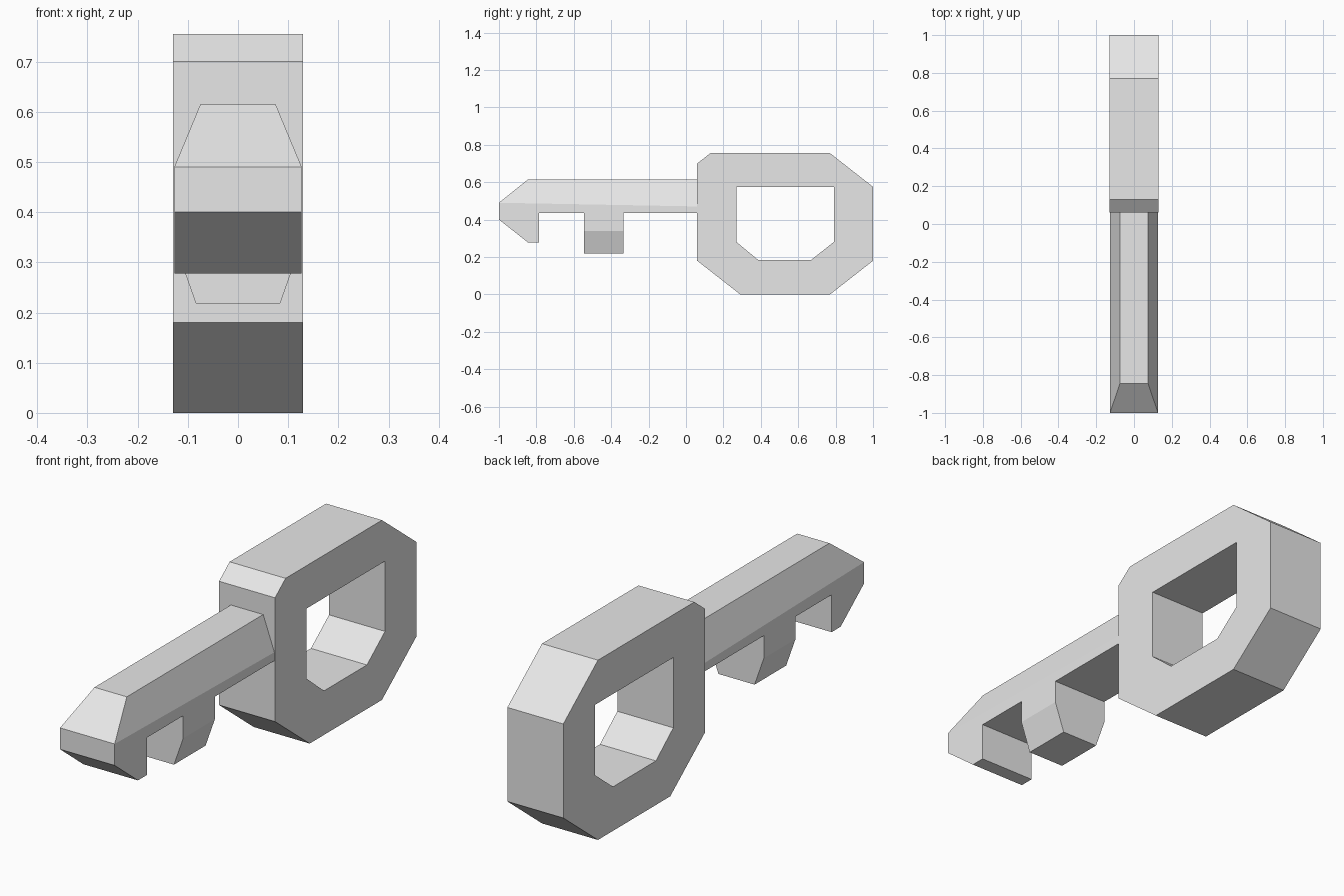
import bpy
import bmesh
from mathutils import Vector

cube = bpy.data.objects.get("Cube")
if cube:
    bpy.data.objects.remove(cube, do_unlink=True)

grey = bpy.data.materials.new("light grey metal")
grey.use_nodes = True
colour = (0.8, 0.8, 0.8, 1)
grey.diffuse_color = colour
grey.node_tree.nodes["Principled BSDF"].inputs["Base Color"].default_value = colour


def mirror_and_bridge(bm, name):
    """Mirror one side across x = 0 and wall in every open edge."""
    rim = [e for e in bm.edges if e.is_boundary]
    sides = list(bm.faces)
    twin = {v: bm.verts.new((-v.co.x, v.co.y, v.co.z)) for v in list(bm.verts)}
    for f in sides:
        bm.faces.new([twin[v] for v in reversed(f.verts)])
    for e in rim:
        a, b = e.verts
        bm.faces.new((a, b, twin[b], twin[a]))
    bmesh.ops.recalc_face_normals(bm, faces=bm.faces)
    mesh = bpy.data.meshes.new(name)
    bm.to_mesh(mesh)
    bm.free()
    mesh.materials.append(grey)
    obj = bpy.data.objects.new(name, mesh)
    bpy.context.collection.objects.link(obj)
    return obj


# Key handle: faceted ring with an open window
HANDLE_HALF = 0.13
outline = [(0.06, 0.18), (0.29, 0), (0.77, 0), (1, 0.18),
           (1, 0.575), (0.77, 0.755), (0.13, 0.755), (0.06, 0.70)]
window = [(0.27, 0.575), (0.79, 0.575), (0.79, 0.28),
          (0.67, 0.185), (0.385, 0.185), (0.27, 0.28)]
bm = bmesh.new()
for loop in (outline, window):
    verts = [bm.verts.new((HANDLE_HALF, y, z)) for y, z in loop]
    for i, v in enumerate(verts):
        bm.edges.new((verts[i - 1], v))
bmesh.ops.triangle_fill(bm, edges=list(bm.edges), use_beauty=True,
                        normal=Vector((1, 0, 0)))
mirror_and_bridge(bm, "key_handle")

# Key shaft: sloped ridge, straight blade with end tooth, tapered middle tooth
W, RIDGE, TIP = 0.127, 0.075, 0.084
END = 0.08
blade = [(W, -1, 0.49), (W, -1, 0.40), (W, -0.845, 0.278), (W, -0.785, 0.278),
         (W, -0.785, 0.435), (W, -0.545, 0.435), (W, -0.545, 0.34),
         (W, -0.335, 0.34), (W, -0.335, 0.435), (W, END, 0.435), (W, END, 0.47)]
ridge = [blade[0], blade[-1], (RIDGE, END, 0.615), (RIDGE, -0.845, 0.615)]
tooth = [blade[6], (TIP, -0.545, 0.218), (TIP, -0.335, 0.218), blade[7]]
bm = bmesh.new()
for panel in (blade, ridge, tooth):
    bm.faces.new([bm.verts.new(p) for p in panel])
bmesh.ops.remove_doubles(bm, verts=bm.verts, dist=0.0001)
mirror_and_bridge(bm, "key_shaft")
